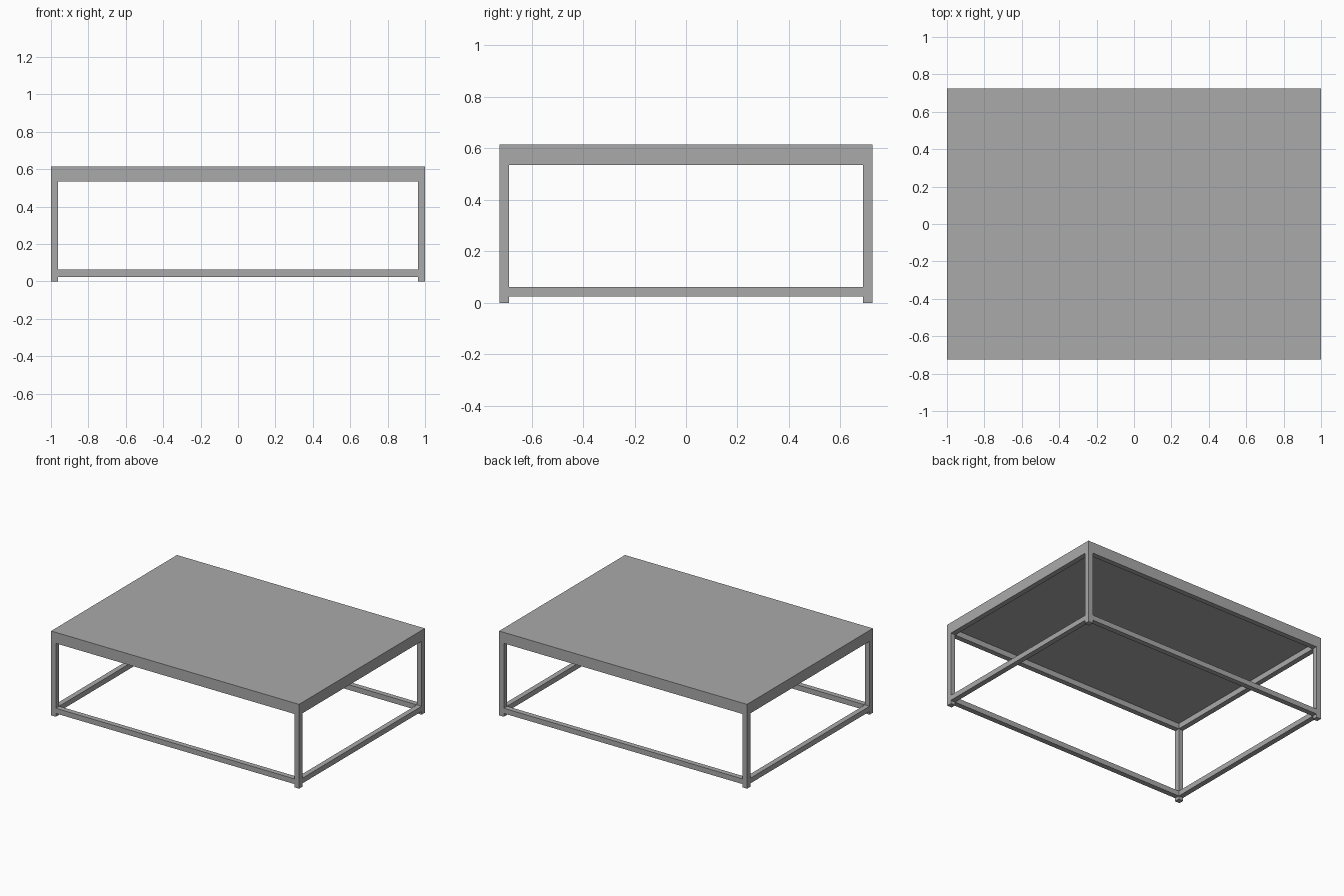
import bpy

cube = bpy.data.objects.get("Cube")
if cube:
    bpy.data.objects.remove(cube, do_unlink=True)

# Overall half-sizes, height and square tube width
HX, HY, H, T = 1.0, 0.725, 0.615, 0.038
SLAB_BOTTOM, RAIL_BOTTOM = 0.575, 0.535
LOW_BOTTOM, LOW_TOP = 0.024, 0.062

grey = bpy.data.materials.new("matte_grey")
grey.use_nodes = True
colour = (0.4, 0.4, 0.4, 1)
grey.diffuse_color = colour
grey.node_tree.nodes["Principled BSDF"].inputs["Base Color"].default_value = colour


def box(name, low, high):
    """Axis-aligned box between two corners."""
    bpy.ops.mesh.primitive_cube_add(size=1)
    ob = bpy.context.object
    ob.name = name
    for v in ob.data.vertices:
        v.co = [h if c > 0 else l for c, l, h in zip(v.co, low, high)]
    ob.data.materials.append(grey)


def span(side, half):
    """Tube-wide interval flush with one outer edge."""
    return sorted((side * half, side * (half - T)))


# Table top
box("table_top", (-HX, -HY, SLAB_BOTTOM), (HX, HY, H))

# Legs at the four corners
for sx, xname in ((-1, "right"), (1, "left")):
    for sy, yname in ((-1, "front"), (1, "back")):
        (x0, x1), (y0, y1) = span(sx, HX), span(sy, HY)
        box(f"{yname}_{xname}_leg", (x0, y0, 0), (x1, y1, SLAB_BOTTOM))

# Upper and lower rails between the legs
for level, z0, z1 in (("upper", RAIL_BOTTOM, SLAB_BOTTOM), ("lower", LOW_BOTTOM, LOW_TOP)):
    for s, xname, yname in ((-1, "right", "front"), (1, "left", "back")):
        y0, y1 = span(s, HY)
        box(f"{level}_{yname}_rail", (T - HX, y0, z0), (HX - T, y1, z1))
        x0, x1 = span(s, HX)
        box(f"{level}_{xname}_rail", (x0, T - HY, z0), (x1, HY - T, z1))
